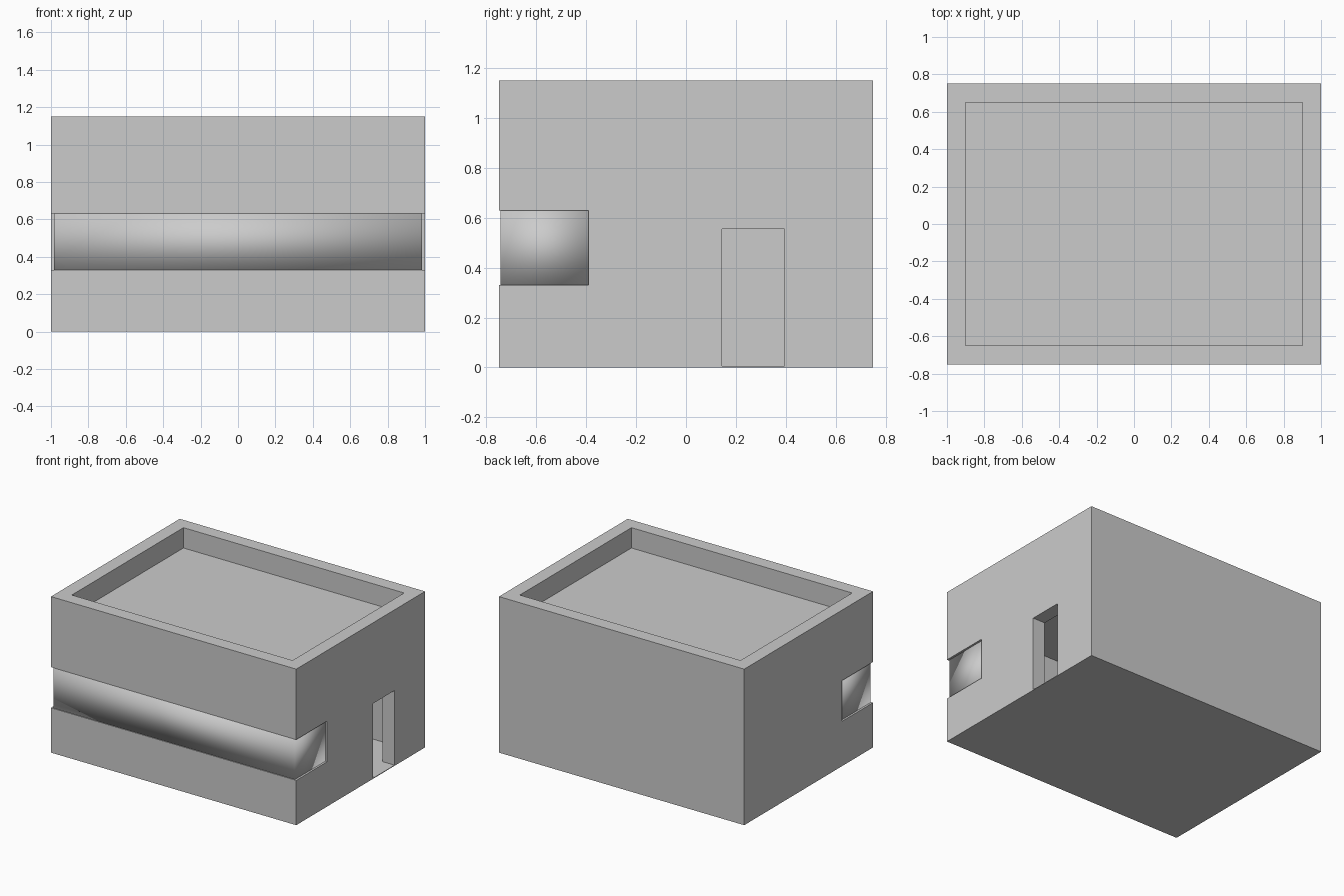
import bpy
import bmesh

if "Cube" in bpy.data.objects:
    bpy.data.objects.remove(bpy.data.objects["Cube"], do_unlink=True)

# One plain grey for the whole building
grey = bpy.data.materials.new("plain_grey")
grey.use_nodes = True
colour = (0.6, 0.6, 0.6, 1)
grey.diffuse_color = colour
grey.node_tree.nodes["Principled BSDF"].inputs["Base Color"].default_value = colour


def prism(name, outline, z0, z1):
    """Extrude a counter-clockwise outline from z0 to z1."""
    bm = bmesh.new()
    low = [bm.verts.new((x, y, z0)) for x, y in outline]
    high = [bm.verts.new((x, y, z1)) for x, y in outline]
    bm.faces.new(low[::-1])
    bm.faces.new(high)
    n = len(outline)
    for i in range(n):
        j = (i + 1) % n
        bm.faces.new((low[i], low[j], high[j], high[i]))
    mesh = bpy.data.meshes.new(name)
    bm.to_mesh(mesh)
    bm.free()
    mesh.materials.append(grey)
    obj = bpy.data.objects.new(name, mesh)
    bpy.context.collection.objects.link(obj)
    return obj


def box(name, x0, x1, y0, y1, z0, z1):
    return prism(name, [(x0, y0), (x1, y0), (x1, y1), (x0, y1)], z0, z1)


def cut(target, cutter):
    """Subtract the cutter, then discard it."""
    bpy.context.view_layer.objects.active = target
    mod = target.modifiers.new("cut", "BOOLEAN")
    mod.operation = "DIFFERENCE"
    mod.solver = "EXACT"
    mod.object = cutter
    bpy.ops.object.modifier_apply(modifier=mod.name)
    bpy.data.objects.remove(cutter, do_unlink=True)


W, D, H = 1.0, 0.75, 1.15      # half width, half depth, height
WALL, FLOOR = 0.1, 0.005
SILL, HEAD, BACK = 0.33, 0.63, -0.39   # window band limits

# Walls, floor and roof slab with a parapet
building = box("building_shell", -W, W, -D, D, 0, H)
ix, iy = W - WALL, D - WALL
cut(building, box("room_cutter", -ix, ix, -iy, iy, FLOOR, 0.9))
cut(building, box("roof_cutter", -ix, ix, -iy, iy, 1.0, H + 0.2))

# Doorway in the side wall
cut(building, box("door_cutter", ix - 0.05, W + 0.1, 0.145, 0.395, FLOOR, 0.555))

# Window band wrapping the front and both front corners
cut(building, box("window_cutter", -W - 0.1, W + 0.1, -D - 0.1, BACK, SILL, HEAD))

# Softly shaded wraparound pane, set just inside the opening
px, py, t = W - 0.015, -D + 0.006, 0.08
pane = prism("wraparound_window",
             [(-px, BACK), (-px, py), (px, py), (px, BACK),
              (px - t, BACK), (px - t, py + t), (-px + t, py + t), (-px + t, BACK)],
             SILL, HEAD)
for face in pane.data.polygons:
    face.use_smooth = True
